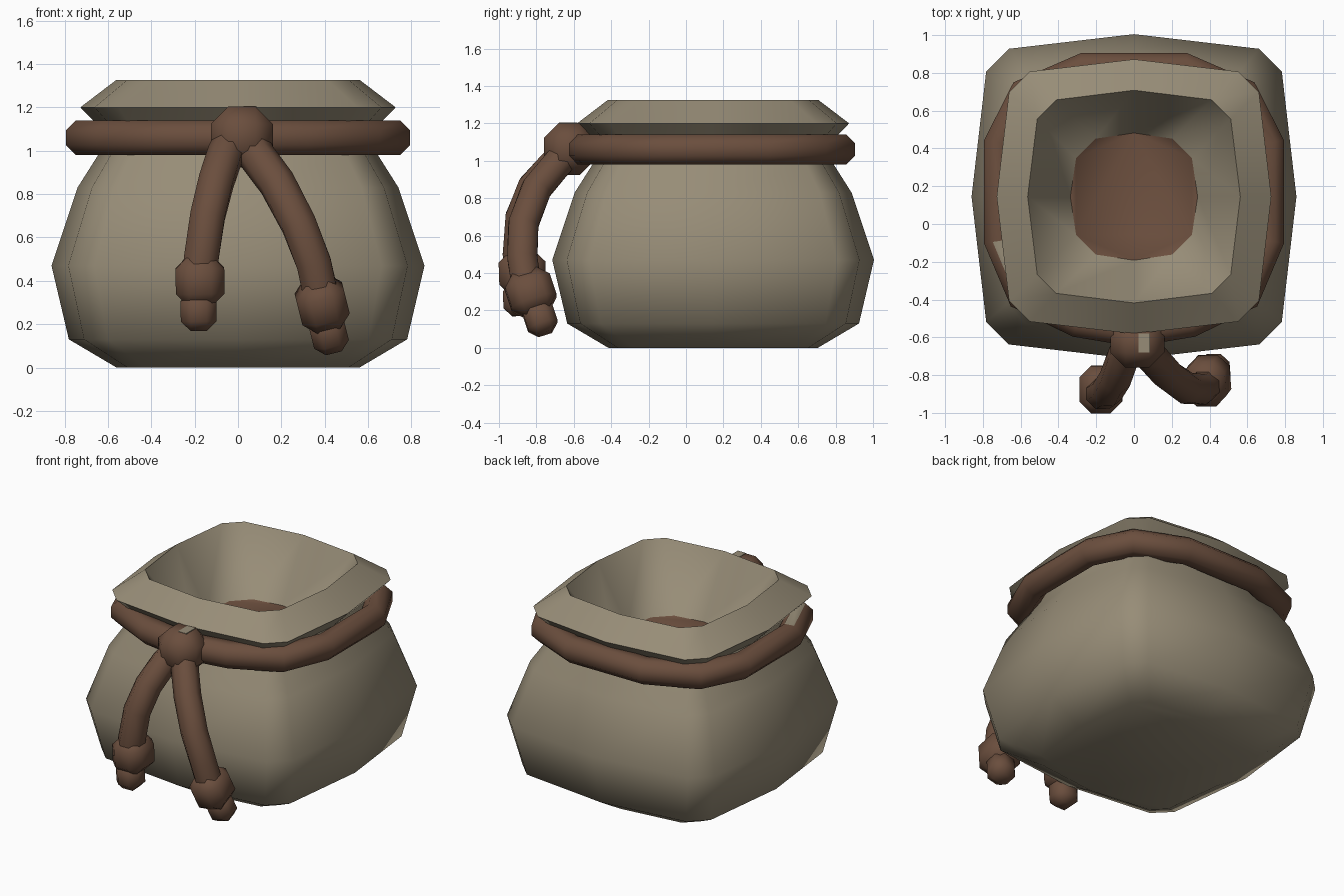
import bpy, bmesh, math
from mathutils import Vector, Matrix, Euler

if "Cube" in bpy.data.objects:
    bpy.data.objects.remove(bpy.data.objects["Cube"])


def material(name, col):
    m = bpy.data.materials.new(name)
    m.diffuse_color = (*col, 1)
    m.use_nodes = True
    m.node_tree.nodes["Principled BSDF"].inputs["Base Color"].default_value = m.diffuse_color
    return m


CLOTH = material("tan cloth", (0.31, 0.265, 0.185))
ROPE = material("brown rope", (0.145, 0.076, 0.047))


def finish(name, bm, mats, angle=60):
    bmesh.ops.recalc_face_normals(bm, faces=bm.faces)
    me = bpy.data.meshes.new(name)
    bm.to_mesh(me)
    bm.free()
    ob = bpy.data.objects.new(name, me)
    bpy.context.collection.objects.link(ob)
    for m in mats:
        me.materials.append(m)
    bpy.ops.object.select_all(action='DESELECT')
    ob.select_set(True)
    bpy.context.view_layer.objects.active = ob
    bpy.ops.object.shade_smooth_by_angle(angle=math.radians(angle))
    return ob


def bridge(bm, a, b):
    n = len(a)
    return [bm.faces.new((a[i], a[(i + 1) % n], b[(i + 1) % n], b[i])) for i in range(n)]


def tube(bm, path, r, ref, closed=False, sides=8):
    """Sweep an octagon along a path; returns the rings of faces per segment."""
    pts = [Vector(p) for p in path]
    n, rings = len(pts), []
    for i, p in enumerate(pts):
        if closed:
            prv, nxt = pts[i - 1], pts[(i + 1) % n]
        else:
            prv, nxt = pts[max(i - 1, 0)], pts[min(i + 1, n - 1)]
        t = (nxt - prv).normalized()
        side = t.cross(Vector(ref)).normalized()
        up = side.cross(t)
        ang = [2 * math.pi * (k + 0.5) / sides for k in range(sides)]
        rr = r / math.cos(math.pi / sides)
        rings.append([bm.verts.new(p + rr * (math.cos(a) * side + math.sin(a) * up)) for a in ang])
    segs = [bridge(bm, rings[i], rings[i + 1]) for i in range(n - 1)]
    if closed:
        segs.append(bridge(bm, rings[-1], rings[0]))
    else:
        bm.faces.new(rings[0])
        bm.faces.new(rings[-1])
    return segs


def blob(name, loc, size, chamfer, rot=(0, 0, 0)):
    """Chamfered block used for knots and rope ends."""
    bm = bmesh.new()
    bmesh.ops.create_cube(bm, size=1)
    bmesh.ops.scale(bm, vec=size, verts=bm.verts)
    bmesh.ops.bevel(bm, geom=bm.edges[:], offset=chamfer, segments=1, affect='EDGES')
    R = Euler([math.radians(a) for a in rot]).to_matrix().to_4x4()
    bmesh.ops.transform(bm, matrix=Matrix.Translation(loc) @ R, verts=bm.verts)
    return finish(name, bm, [ROPE])


# Bag: 12-sided rounded-square rings, folded over at the lip and down inside
CY = 0.145
profile = [(0, .56, .76), (.13, .78, .77), (.47, .86, .77), (.83, .74, .77), (.98, .645, .77),
           (1.08, .61, .77), (1.2, .727, .76), (1.325, .563, .73), (.93, .337, .6)]
bm = bmesh.new()
rings = []
for z, r, c in profile:
    quarter = [(1, 0), (.91, c), (c, .91)]
    ring = []
    for q in range(4):
        R = Matrix.Rotation(q * math.pi / 2, 2)
        for p in quarter:
            v = R @ Vector(p) * r
            ring.append(bm.verts.new((v.x, v.y + CY, z)))
    rings.append(ring)
for a, b in zip(rings, rings[1:]):
    bridge(bm, a, b)
bm.faces.new(rings[0])
# Brown floor inside the mouth
bm.faces.new(rings[-1]).material_index = 1
finish("bag", bm, [CLOTH, ROPE])

# Rope tied round the neck
half = [(.27, .825), (.585, .69), (.715, .43), (.715, -.09), (.595, -.38), (.3, -.52)]
path = [(x, y, 1.06) for x, y in half] + [(0, -.57, 1.06)]
path += [(-x, y, 1.06) for x, y in reversed(half)]
bm = bmesh.new()
segs = tube(bm, path, .08, (0, 0, 1), closed=True)
bm.normal_update()
for f in segs[8]:                       # light patch on the left of the rope
    if abs(f.normal.z) > .9 and f.calc_center_median().z > 1.06:
        f.material_index = 1
finish("neck_rope", bm, [ROPE, CLOTH])

# Front knot with its small light patch
blob("front_knot", (.018, -.625, 1.063), (.286, .27, .28), .08)
bm = bmesh.new()
bmesh.ops.create_cube(bm, size=1)
bmesh.ops.scale(bm, vec=(.06, .1, .006), verts=bm.verts)
bmesh.ops.translate(bm, vec=(.055, -.63, 1.203), verts=bm.verts)
finish("knot_patch", bm, [CLOTH])

# Two hanging tails, each with an end knot and a stub
tails = {
    "left": ([(-.02, -.62, 1.06), (-.06, -.71, .98), (-.1, -.82, .86), (-.14, -.885, .7),
              (-.17, -.9, .5), (-.18, -.89, .38)],
             (-.175, -.875, .4), (2, -1, 0), (-.182, -.895, .26)),
    "right": ([(.05, -.62, 1.06), (.09, -.7, .97), (.18, -.8, .85), (.28, -.87, .66),
               (.35, -.875, .48), (.385, -.85, .32)],
              (.388, -.83, .295), (18, -14, 0), (.418, -.78, .16)),
}
for side, (pts, knot, rot, stub) in tails.items():
    bm = bmesh.new()
    tube(bm, pts, .08, (1, 0, 0))
    finish(side + "_tail", bm, [ROPE])
    blob(side + "_end_knot", knot, (.225, .25, .235), .06, rot)
    blob(side + "_stub", stub, (.165, .165, .18), .045, rot)
